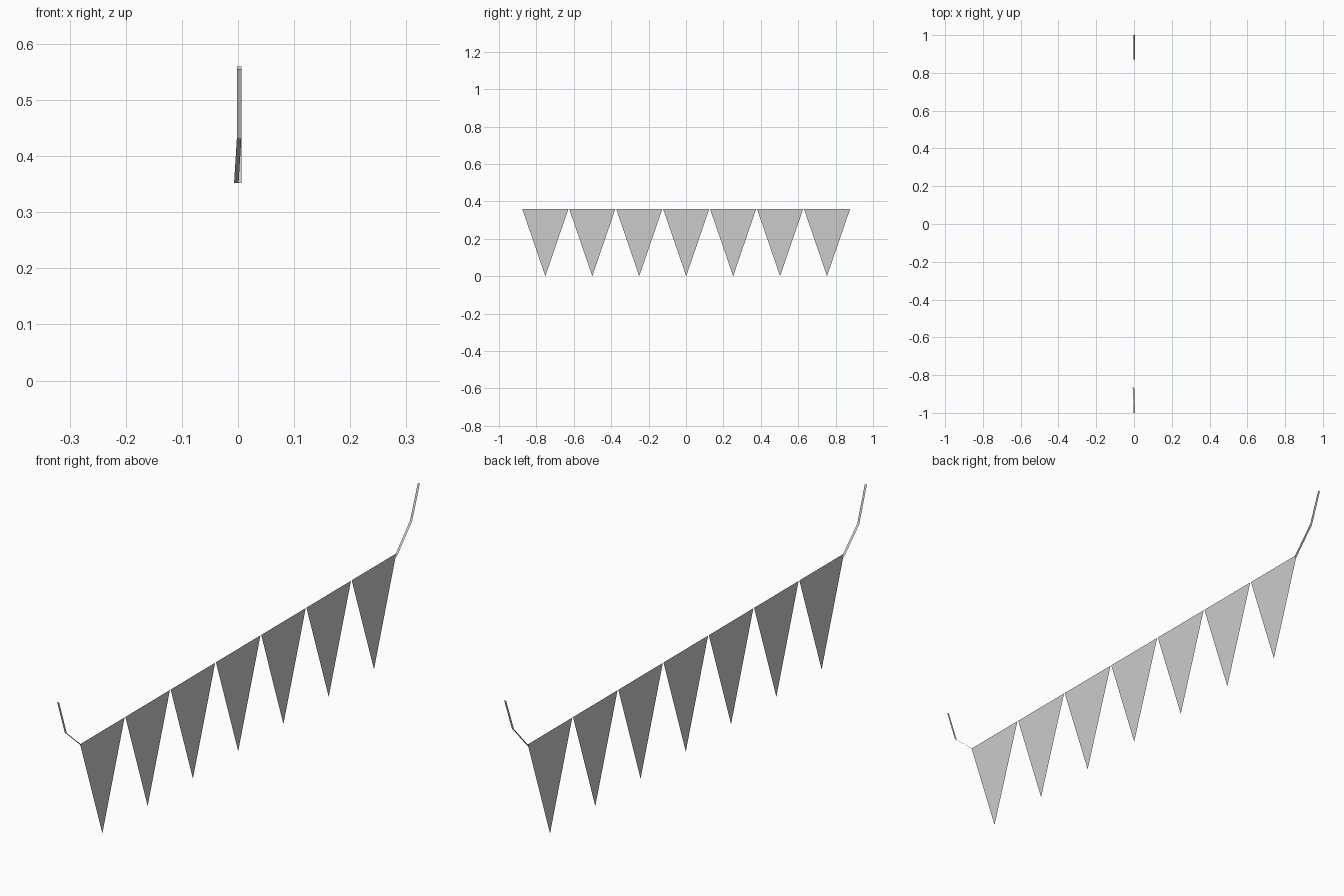
import bpy

if "Cube" in bpy.data.objects:
    bpy.data.objects.remove(bpy.data.objects["Cube"])


def make_mesh(name, verts, faces):
    mesh = bpy.data.meshes.new(name)
    mesh.from_pydata(verts, [], faces)
    mesh.update()
    obj = bpy.data.objects.new(name, mesh)
    bpy.context.collection.objects.link(obj)
    return obj


def ribbon(name, path, width=0.008):
    # flat strip following (x, y, z) centre points, width along x
    verts = [(x + s * width / 2, y, z) for x, y, z in path for s in (-1, 1)]
    faces = [(2 * i, 2 * i + 1, 2 * i + 3, 2 * i + 2) for i in range(len(path) - 1)]
    return make_mesh(name, verts, faces)


# Seven thin pennants hanging side by side
spacing, half, top = 0.251, 0.1235, 0.36
for i in range(7):
    y = (i - 3) * spacing + 0.001
    make_mesh(f"pennant_{i + 1}",
              [(0, y - half, top), (0, y, 0), (0, y + half, top)], [(0, 1, 2)])

# Hanging ribbons at both ends
ribbon("front_ribbon", [(0.002, -1.0, 0.555), (0.002, -0.958, 0.432), (-0.003, -0.865, 0.352)])
ribbon("back_ribbon", [(0.002, 1.0, 0.56), (0.002, 0.957, 0.445), (0.002, 0.872, 0.352)])
